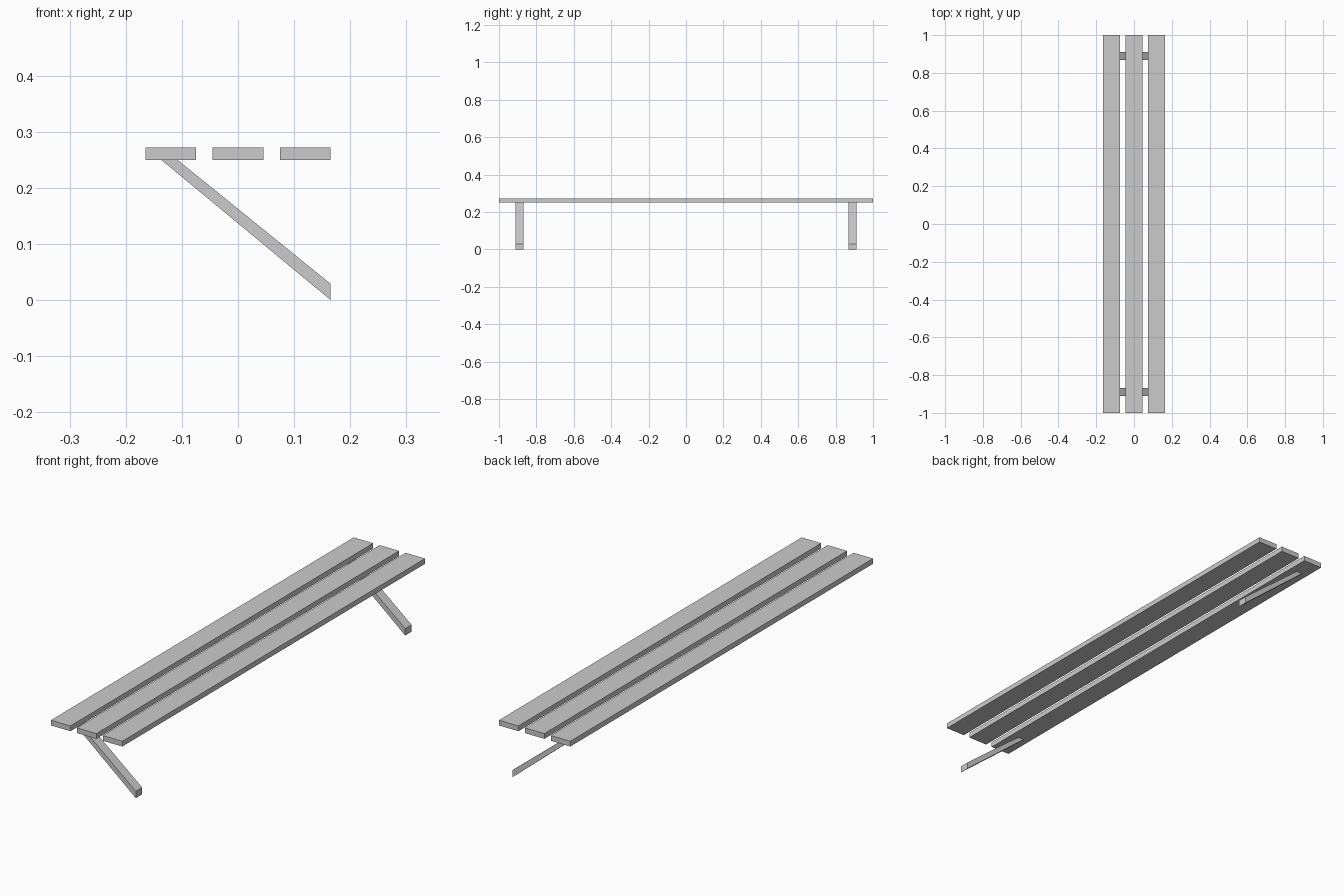
import bpy, bmesh

if "Cube" in bpy.data.objects:
    bpy.data.objects.remove(bpy.data.objects["Cube"])


def extrude_profile(name, profile, y0, y1):
    """Extrude an x-z profile along y from y0 to y1."""
    bm = bmesh.new()
    face = bm.faces.new([bm.verts.new((x, y0, z)) for x, z in profile])
    ext = bmesh.ops.extrude_face_region(bm, geom=[face])
    verts = [g for g in ext["geom"] if isinstance(g, bmesh.types.BMVert)]
    bmesh.ops.translate(bm, verts=verts, vec=(0, y1 - y0, 0))
    bmesh.ops.recalc_face_normals(bm, faces=bm.faces)
    mesh = bpy.data.meshes.new(name)
    bm.to_mesh(mesh)
    bm.free()
    obj = bpy.data.objects.new(name, mesh)
    bpy.context.collection.objects.link(obj)
    return obj


SEAT_Z, TOP_Z = 0.25, 0.272
SLAT_HALF = 0.045

# Three seat slats running the full length
for label, cx in (("left", -0.12), ("middle", 0.0), ("right", 0.12)):
    a, b = cx - SLAT_HALF, cx + SLAT_HALF
    extrude_profile(f"seat_slat_{label}",
                    [(a, SEAT_Z), (b, SEAT_Z), (b, TOP_Z), (a, TOP_Z)], -1, 1)

# Slanted brackets: flat under the left slat, vertical cut at the low end
bracket = [(-0.137, SEAT_Z), (0.165, 0.0), (0.165, 0.029), (-0.108, SEAT_Z)]
for label, cy in (("front", -0.89), ("back", 0.89)):
    extrude_profile(f"{label}_bracket", bracket, cy - 0.021, cy + 0.021)
